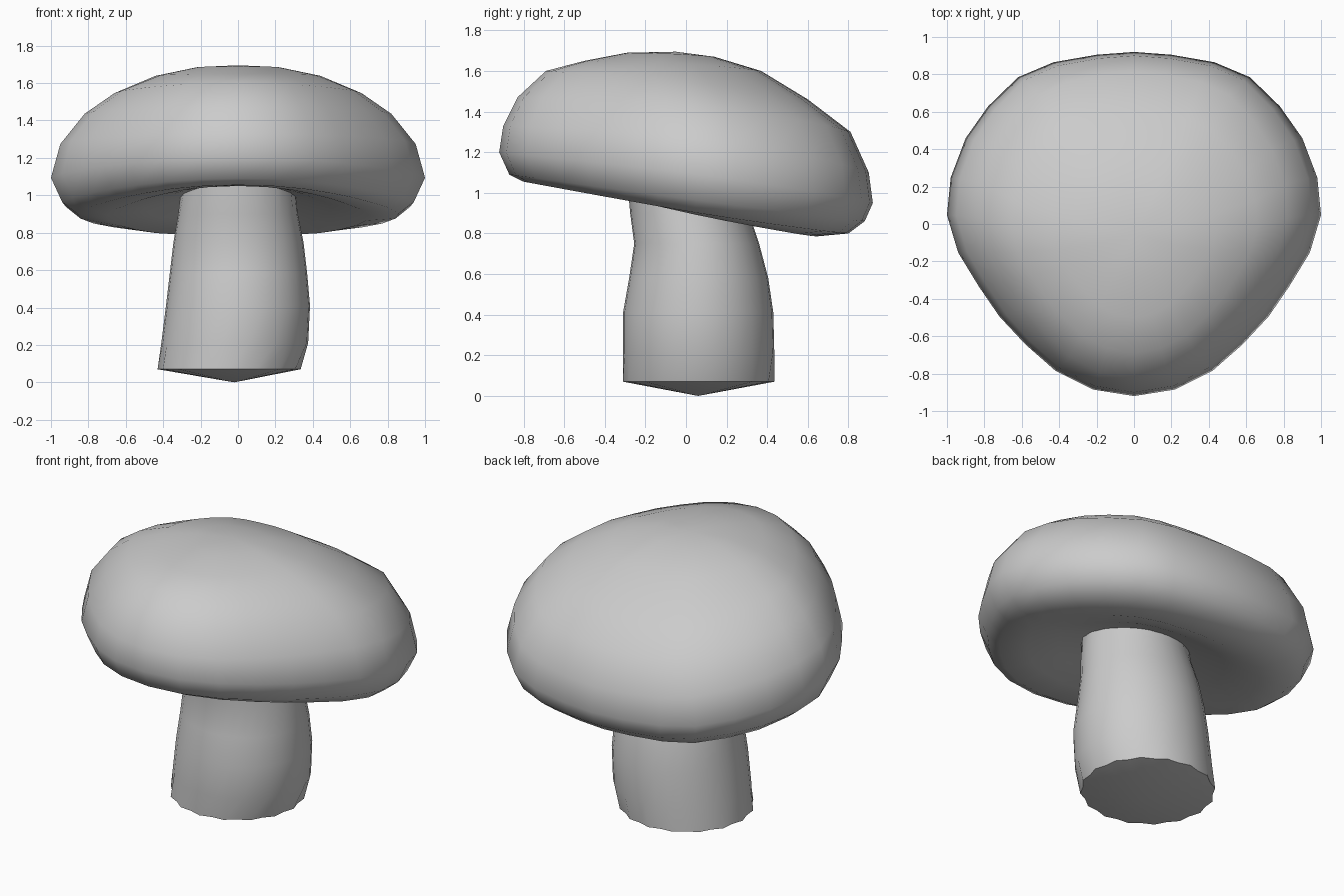
import bpy, bmesh, math

old = bpy.data.objects.get("Cube")
if old:
    bpy.data.objects.remove(old, do_unlink=True)

grey = bpy.data.materials.new("plain grey")
grey.use_nodes = True
GREY = (0.6, 0.6, 0.6, 1)
grey.diffuse_color = GREY
grey.node_tree.nodes["Principled BSDF"].inputs["Base Color"].default_value = GREY


def loft(name, rings, bottom, top, angle):
    """Skin a stack of closed rings, closing each end with a fan to a point."""
    bm = bmesh.new()
    loops = [[bm.verts.new(p) for p in ring] for ring in rings]
    n = len(loops[0])
    low, high = bm.verts.new(bottom), bm.verts.new(top)
    for i in range(n):
        j = (i + 1) % n
        for a, b in zip(loops, loops[1:]):
            bm.faces.new((a[i], a[j], b[j], b[i]))
        bm.faces.new((loops[0][j], loops[0][i], low))
        bm.faces.new((loops[-1][i], loops[-1][j], high))
    bmesh.ops.recalc_face_normals(bm, faces=bm.faces)
    mesh = bpy.data.meshes.new(name)
    bm.to_mesh(mesh)
    bm.free()
    mesh.materials.append(grey)
    obj = bpy.data.objects.new(name, mesh)
    bpy.context.collection.objects.link(obj)
    bpy.ops.object.select_all(action="DESELECT")
    obj.select_set(True)
    bpy.context.view_layer.objects.active = obj
    bpy.ops.object.shade_smooth_by_angle(angle=math.radians(angle))
    return obj


# Cap: rounded-triangle outline, half of it mirrored, pointed at the front
half = [(0, -0.915), (0.22, -0.88), (0.42, -0.78), (0.58, -0.64), (0.72, -0.49),
        (0.83, -0.33), (0.94, -0.15), (1, 0.05), (0.98, 0.25), (0.9, 0.46),
        (0.78, 0.63), (0.62, 0.785), (0.43, 0.865), (0.2, 0.905), (0, 0.92)]
outline = half + [(-x, y) for x, y in half[-2:0:-1]]


def cap_ring(front_y, front_z, back_y, back_z, width, side_z):
    ring = []
    for x, y in outline:
        t = (y + 0.915) / 1.835
        sag = side_z - (front_z + back_z) / 2
        ring.append((x * width, front_y + t * (back_y - front_y),
                     front_z + t * (back_z - front_z) + sag * x * x))
    return ring


# Underside hollow, rolled rim, then the tilted dome
cap_rows = [
    (-0.30, 1.07, 0.34, 0.93, 0.34, 0.98),
    (-0.45, 1.06, 0.47, 0.86, 0.50, 0.94),
    (-0.62, 1.05, 0.64, 0.785, 0.70, 0.90),
    (-0.80, 1.055, 0.80, 0.80, 0.86, 0.91),
    (-0.87, 1.09, 0.88, 0.86, 0.94, 0.97),
    (-0.92, 1.20, 0.92, 0.95, 1.00, 1.10),
    (-0.90, 1.33, 0.90, 1.10, 0.95, 1.28),
    (-0.83, 1.47, 0.81, 1.30, 0.82, 1.44),
    (-0.69, 1.60, 0.60, 1.46, 0.66, 1.55),
    (-0.50, 1.65, 0.37, 1.60, 0.44, 1.64),
    (-0.29, 1.69, 0.14, 1.67, 0.22, 1.685),
]
loft("cap", [cap_ring(*row) for row in cap_rows],
     (0, 0.03, 1.05), (0, -0.05, 1.695), 60)


# Stem: uneven column with a fluted foot and a shallow pointed base
def stem_ring(z, left, right, front, back, flute):
    ring = []
    sides = 32
    for i in range(sides):
        a = math.tau * i / sides
        r = 1 - flute * (i % 2)
        ring.append(((left + right) / 2 + r * (right - left) / 2 * math.cos(a),
                     (front + back) / 2 + r * (back - front) / 2 * math.sin(a), z))
    return ring


stem_rows = [
    (0.07, -0.43, 0.335, -0.31, 0.435, 0.04),
    (0.21, -0.41, 0.375, -0.31, 0.435, 0),
    (0.41, -0.385, 0.385, -0.31, 0.43, 0),
    (0.58, -0.365, 0.37, -0.28, 0.405, 0),
    (0.75, -0.345, 0.35, -0.255, 0.36, 0),
    (0.90, -0.32, 0.32, -0.275, 0.31, 0),
    (1.07, -0.30, 0.30, -0.29, 0.29, 0.03),
]
loft("stem", [stem_ring(*row) for row in stem_rows],
     (-0.02, 0.06, 0), (0, 0, 1.12), 50)
